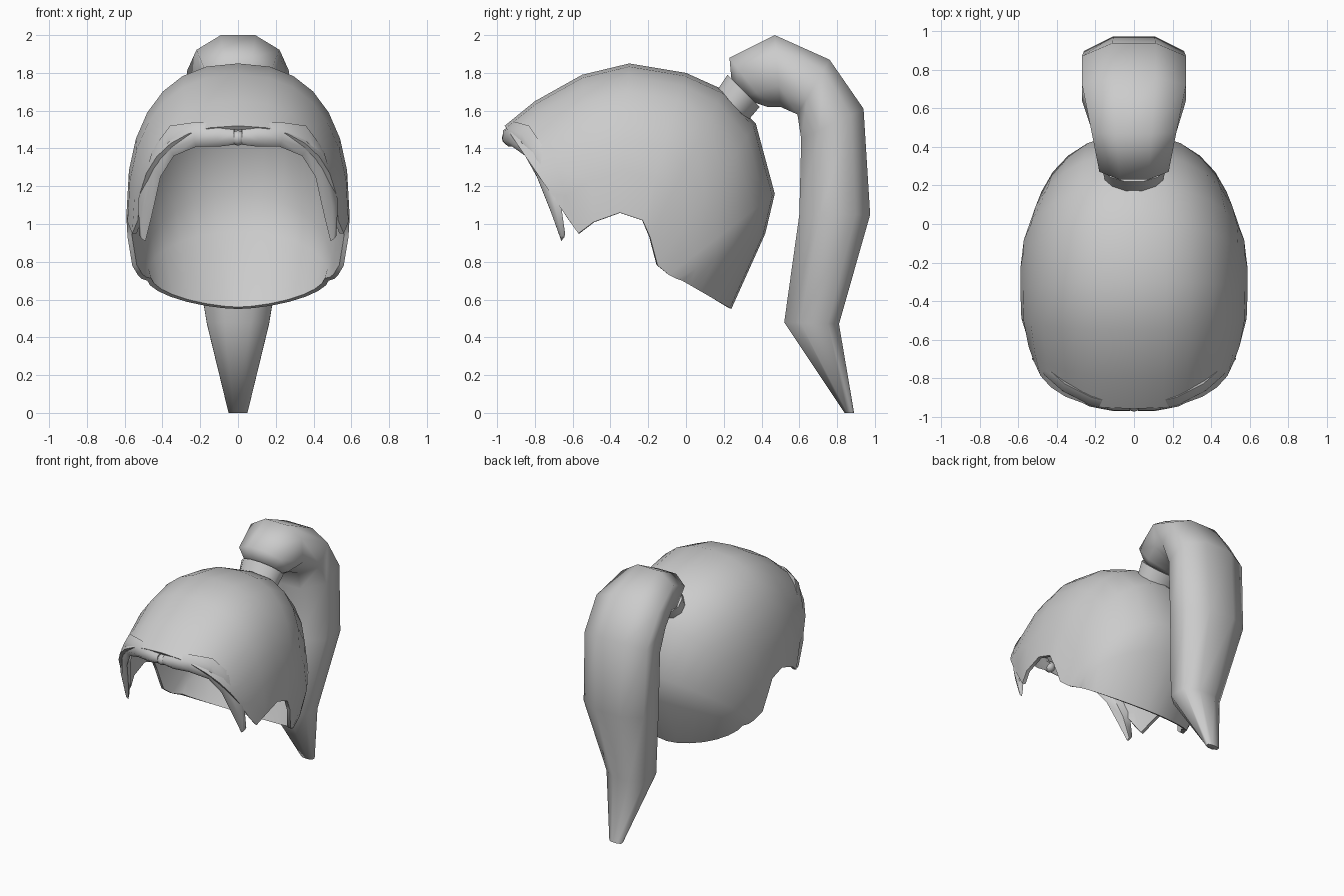
import bpy, bmesh, math
from mathutils import Vector

cube = bpy.data.objects.get("Cube")
if cube:
    bpy.data.objects.remove(cube, do_unlink=True)

SHADE = (0.6, 0.6, 0.6, 1)
grey = bpy.data.materials.new("hair grey")
grey.use_nodes = True
grey.diffuse_color = SHADE
grey.node_tree.nodes["Principled BSDF"].inputs["Base Color"].default_value = SHADE


def finish(obj, angle):
    """Give the part its colour and smooth shading with sharp creases."""
    obj.data.materials.clear()
    obj.data.materials.append(grey)
    bpy.ops.object.select_all(action='DESELECT')
    obj.select_set(True)
    bpy.context.view_layer.objects.active = obj
    for mod in list(obj.modifiers):
        bpy.ops.object.modifier_apply(modifier=mod.name)
    bpy.ops.object.shade_smooth_by_angle(angle=math.radians(angle))


def loft(name, rings, closed, angle=40, thickness=0):
    """Skin a list of point rows; closed rows become a capped tube."""
    bm = bmesh.new()
    rows = [[bm.verts.new(p) for p in ring] for ring in rings]
    n = len(rows[0])
    for a, b in zip(rows, rows[1:]):
        for i in range(n if closed else n - 1):
            j = (i + 1) % n
            bm.faces.new((a[i], a[j], b[j], b[i]))
    if closed:
        bm.faces.new(rows[0])
        bm.faces.new(rows[-1])
    bmesh.ops.recalc_face_normals(bm, faces=bm.faces)
    mesh = bpy.data.meshes.new(name)
    bm.to_mesh(mesh)
    bm.free()
    obj = bpy.data.objects.new(name, mesh)
    bpy.context.collection.objects.link(obj)
    if thickness:
        mod = obj.modifiers.new("shell", 'SOLIDIFY')
        mod.thickness = thickness
        mod.offset = -1
    finish(obj, angle)


# Hair cap: arches from the side rim over the crest, front to nape
# (crest y, crest z, rim half width, rim y, rim z, roundness power)
arches = [
    (-0.96, 1.52, 0.53, -0.62, 1.02, 0.84),
    (-0.80, 1.65, 0.56, -0.57, 0.95, 0.84),
    (-0.55, 1.79, 0.585, -0.49, 1.01, 0.84),
    (-0.30, 1.85, 0.59, -0.35, 1.06, 0.84),
    (0.00, 1.80, 0.59, -0.23, 1.02, 0.84),
    (0.20, 1.71, 0.585, -0.19, 0.93, 0.86),
    (0.37, 1.53, 0.56, -0.15, 0.78, 0.9),
    (0.47, 1.16, 0.53, -0.09, 0.73, 0.93),
    (0.42, 0.95, 0.51, -0.05, 0.71, 1.0),
    (0.24, 0.55, 0.48, -0.02, 0.70, 1.2),
]
STEPS = 7
cap = []
for cy, cz, w, ry, rz, power in arches:
    row = []
    for i in range(-STEPS, STEPS + 1):
        t = abs(i) / STEPS * math.pi / 2
        side = math.sin(t) ** power
        up = max(math.cos(t), 0) ** power
        row.append((math.copysign(w * side, i), ry + (cy - ry) * up, rz + (cz - rz) * up))
    cap.append(row)
loft("hair_cap", cap, closed=False, angle=70, thickness=0.025)

# Fringe: a tapering lock swept from the parting down each temple
# (upper edge point, lower edge point)
fringe = [
    ((0.02, -0.93, 1.51), (0.02, -0.94, 1.42)),
    ((0.10, -0.93, 1.53), (0.10, -0.94, 1.41)),
    ((0.22, -0.90, 1.54), (0.22, -0.92, 1.41)),
    ((0.36, -0.83, 1.52), (0.34, -0.85, 1.36)),
    ((0.45, -0.75, 1.40), (0.41, -0.79, 1.25)),
    ((0.52, -0.67, 1.16), (0.455, -0.71, 1.05)),
    ((0.52, -0.64, 0.95), (0.49, -0.66, 0.91)),
]
for label, s in (("left", 1), ("right", -1)):
    rings = []
    for k, (u, l) in enumerate(fringe):
        upper, lower = Vector(u), Vector(l)
        mid = (upper + lower) / 2
        out = Vector((mid.x, mid.y + 0.35, 0)).normalized() * (0.035 if k < 6 else 0.012)
        ring = [upper, upper.lerp(lower, 0.3) + out, upper.lerp(lower, 0.75) + out,
                lower, upper.lerp(lower, 0.5) - out]
        rings.append([(p.x * s, p.y, p.z) for p in ring])
    loft(label + "_fringe", rings, closed=True, angle=60)

# Small knot at the parting
bpy.ops.mesh.primitive_uv_sphere_add(segments=10, ring_count=6, radius=0.04, location=(0, -0.935, 1.455))
knot = bpy.context.object
knot.name = "parting_knot"
finish(knot, 60)


def tube(name, stations, sides, angle, fullness=1.0):
    """Tube of (outer y, outer z, inner y, inner z, half width); low fullness squares the outer side."""
    grow = 1 / math.cos(math.pi / sides)
    rings = []
    for oy, oz, iy, iz, w in stations:
        ring = []
        for i in range(sides):
            a = (i + 0.5) * math.tau / sides
            c, d = math.cos(a) * grow, math.sin(a) * grow
            if c > 0:
                c = c ** fullness
            ring.append((w * d, (oy + iy) / 2 + (oy - iy) / 2 * c, (oz + iz) / 2 + (oz - iz) / 2 * c))
        rings.append(ring)
    loft(name, rings, True, angle)


# Hair tie
tube("hair_tie", [(0.16, 1.70, 0.33, 1.55, 0.15), (0.22, 1.79, 0.39, 1.62, 0.165)], 12, 40)

# Ponytail
tube("ponytail", [
    (0.24, 1.77, 0.37, 1.64, 0.13),
    (0.23, 1.88, 0.43, 1.62, 0.18),
    (0.47, 2.00, 0.50, 1.62, 0.22),
    (0.76, 1.87, 0.59, 1.58, 0.27),
    (0.94, 1.61, 0.61, 1.45, 0.27),
    (0.975, 1.05, 0.60, 1.05, 0.26),
    (0.81, 0.47, 0.52, 0.48, 0.165),
    (0.89, 0.00, 0.84, 0.00, 0.05),
], 8, 75, fullness=0.6)
